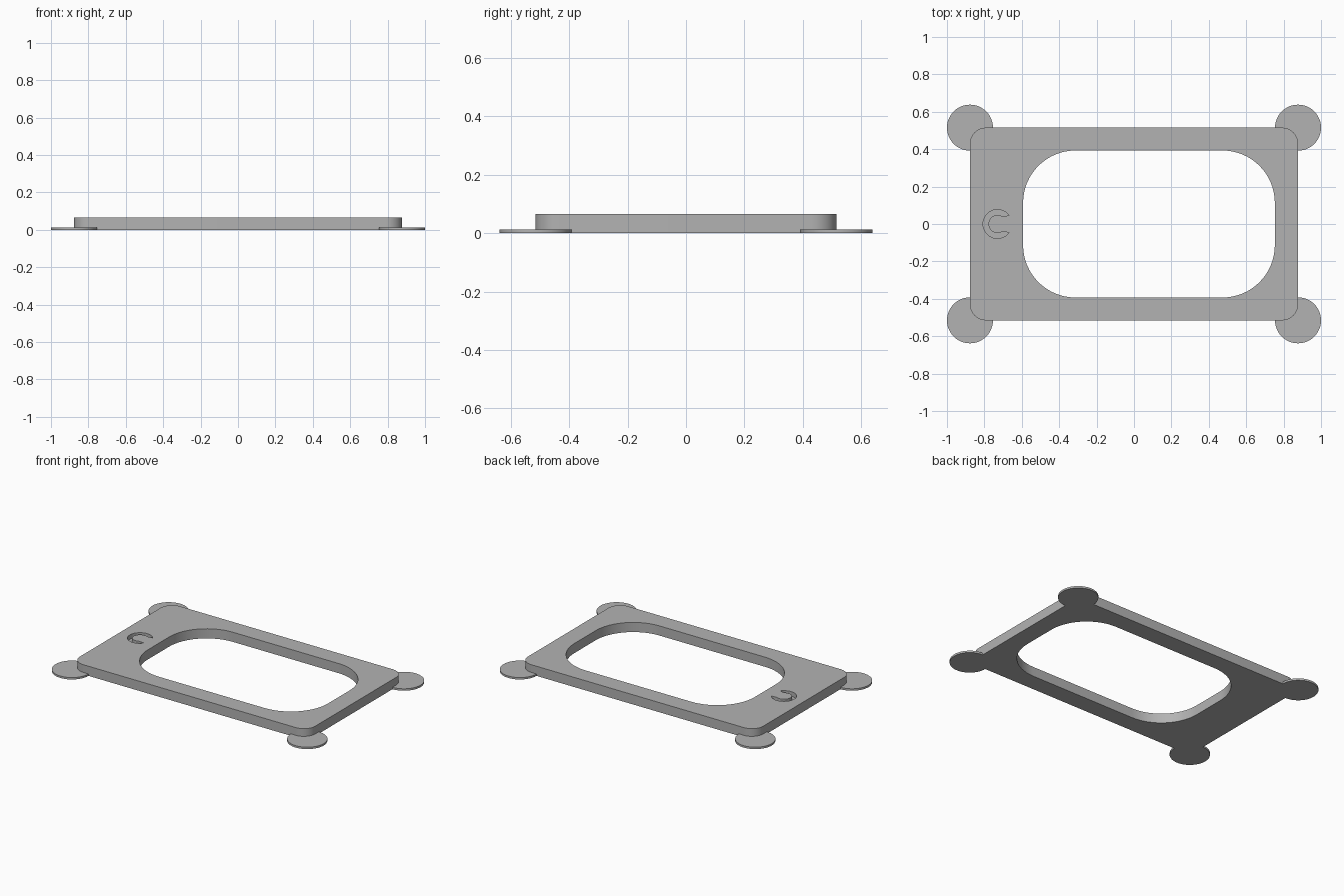
import bpy, bmesh
from math import cos, sin, pi, radians

cube = bpy.data.objects.get("Cube")
if cube:
    bpy.data.objects.remove(cube, do_unlink=True)

grey = bpy.data.materials.new("plain grey")
grey.use_nodes = True
colour = (0.45, 0.45, 0.45, 1)
grey.diffuse_color = colour
grey.node_tree.nodes["Principled BSDF"].inputs["Base Color"].default_value = colour

HALF_X, HALF_Y, HEIGHT = 0.877, 0.515, 0.065


def arc(cx, cy, r, start, end, steps):
    """Points along an arc, angles in degrees."""
    angles = [radians(start + (end - start) * i / steps) for i in range(steps + 1)]
    return [(cx + r * cos(a), cy + r * sin(a)) for a in angles]


def rounded_rect(x0, x1, y0, y1, r, steps=16):
    points = []
    corners = [(x1 - r, y1 - r), (x0 + r, y1 - r), (x0 + r, y0 + r), (x1 - r, y0 + r)]
    for i, (cx, cy) in enumerate(corners):
        points += arc(cx, cy, r, 90 * i, 90 * i + 90, steps)
    return points


def prism(name, outline, z0, z1):
    """Extrude a flat outline into a closed solid."""
    bm = bmesh.new()
    face = bm.faces.new([bm.verts.new((x, y, z0)) for x, y in outline])
    top = bmesh.ops.extrude_face_region(bm, geom=[face])["geom"]
    verts = [v for v in top if isinstance(v, bmesh.types.BMVert)]
    bmesh.ops.translate(bm, verts=verts, vec=(0, 0, z1 - z0))
    bmesh.ops.recalc_face_normals(bm, faces=bm.faces)
    mesh = bpy.data.meshes.new(name)
    bm.to_mesh(mesh)
    bm.free()
    mesh.materials.append(grey)
    obj = bpy.data.objects.new(name, mesh)
    bpy.context.collection.objects.link(obj)
    return obj


def smooth(obj):
    bpy.ops.object.select_all(action="DESELECT")
    obj.select_set(True)
    bpy.context.view_layer.objects.active = obj
    bpy.ops.object.shade_smooth_by_angle(angle=radians(30))


def cut(obj, cutter):
    cutter.hide_render = True
    mod = obj.modifiers.new("cut", "BOOLEAN")
    mod.operation, mod.solver, mod.object = "DIFFERENCE", "EXACT", cutter
    bpy.context.view_layer.objects.active = obj
    bpy.ops.object.modifier_apply(modifier=mod.name)
    bpy.data.objects.remove(cutter, do_unlink=True)


# Frame plate with a large rounded opening
frame = prism("frame_plate",
              rounded_rect(-HALF_X, HALF_X, -HALF_Y, HALF_Y, 0.085), 0, HEIGHT)
cut(frame, prism("opening_cutter",
                 rounded_rect(-0.593, 0.753, -0.393, 0.393, 0.28), -0.1, 0.2))

# Shallow crescent recess in the wide end, with tapered tips
cx, cy = -0.73, 0.0
recess = arc(cx, cy, 0.077, 36, 324, 32) + arc(cx, cy, 0.048, 300, 60, 24)
cut(frame, prism("recess_cutter", recess, HEIGHT - 0.03, 0.2))
smooth(frame)

# Thin round pad under each corner
for sx, side in ((1, "left"), (-1, "right")):
    for sy, end in ((1, "back"), (-1, "front")):
        outline = arc(sx * HALF_X, sy * HALF_Y, 0.123, 0, 360, 48)[:-1]
        smooth(prism(f"corner_pad_{end}_{side}", outline, 0, 0.013))
